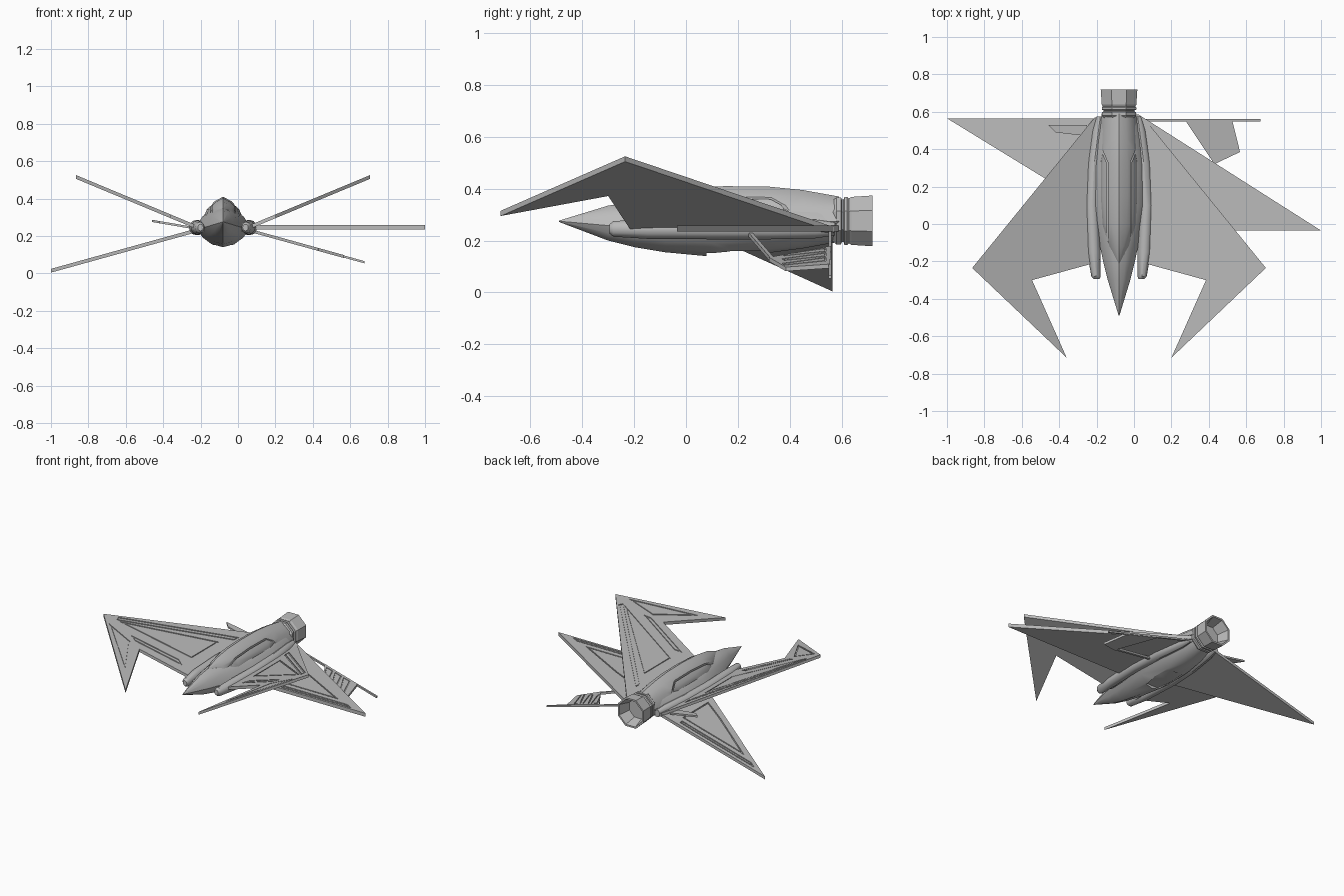
import bpy, bmesh, math
from mathutils import Vector

if "Cube" in bpy.data.objects:
    bpy.data.objects.remove(bpy.data.objects["Cube"])

AXIS = -0.08          # x of the craft's own centre line

hull_grey = bpy.data.materials.new("hull_grey")
hull_grey.use_nodes = True
hull_grey.diffuse_color = (0.5, 0.5, 0.5, 1)
hull_grey.node_tree.nodes["Principled BSDF"].inputs["Base Color"].default_value = (0.5, 0.5, 0.5, 1)


def finish(name, bm, smooth=False):
    bmesh.ops.recalc_face_normals(bm, faces=bm.faces)
    mesh = bpy.data.meshes.new(name)
    bm.to_mesh(mesh)
    bm.free()
    mesh.materials.append(hull_grey)
    obj = bpy.data.objects.new(name, mesh)
    bpy.context.collection.objects.link(obj)
    if smooth:
        smooth_object(obj)
    return obj


def smooth_object(obj):
    bpy.ops.object.select_all(action='DESELECT')
    obj.select_set(True)
    bpy.context.view_layer.objects.active = obj
    bpy.ops.object.shade_smooth_by_angle(angle=math.radians(32))


def loft(name, rings, smooth=True):
    """Skin a row of closed rings and cap both ends."""
    bm = bmesh.new()
    rows = [[bm.verts.new(p) for p in ring] for ring in rings]
    n = len(rows[0])
    for a, b in zip(rows, rows[1:]):
        for i in range(n):
            bm.faces.new((a[i], a[(i + 1) % n], b[(i + 1) % n], b[i]))
    bm.faces.new(rows[0])
    bm.faces.new(rows[-1])
    return finish(name, bm, smooth)


def inset(pts, w):
    """Inner copy of a convex outline."""
    pts = [Vector(p) for p in pts]
    n = len(pts)
    area = sum(pts[i - 1].cross(pts[i]) for i in range(n))
    sign = 1 if area > 0 else -1
    out = []
    for i in range(n):
        a = (pts[i] - pts[i - 1]).normalized()
        b = (pts[(i + 1) % n] - pts[i]).normalized()
        na, nb = Vector((-a.y, a.x)) * sign, Vector((-b.y, b.x)) * sign
        out.append(pts[i] + (na + nb) / (1 + na.dot(nb)) * w)
    return out


def prism(name, pts, height, lo, hi, side, hole=None):
    """Slab following a sloped plane, optionally a hollow frame."""
    bm = bmesh.new()

    def row(outline, dz):
        return [bm.verts.new((AXIS + side * p[0], p[1], height(p[0]) + dz)) for p in outline]
    low, top = row(pts, lo), row(pts, hi)
    n = len(pts)

    def band(a, b):
        for i in range(n):
            j = (i + 1) % n
            bm.faces.new((a[i], a[j], b[j], b[i]))
    band(low, top)
    if hole:
        low_in, top_in = row(hole, lo), row(hole, hi)
        band(low_in, top_in)
        band(low, low_in)
        band(top, top_in)
    else:
        bm.faces.new(low)
        bm.faces.new(top)
    return finish(name, bm)


def cut(obj, cutters):
    for c in cutters:
        c.hide_render = True
        mod = obj.modifiers.new("cut", 'BOOLEAN')
        mod.operation, mod.solver, mod.object = 'DIFFERENCE', 'EXACT', c
    graph = bpy.context.evaluated_depsgraph_get()
    mesh = bpy.data.meshes.new_from_object(obj.evaluated_get(graph))
    obj.modifiers.clear()
    obj.data = mesh
    for c in cutters:
        bpy.data.objects.remove(c)


def wing(name, pts, height, side, panels, thick=0.02, groove=0.008):
    """Plate with frame grooves engraved in the upper face."""
    obj = prism(name, pts, height, -thick / 2, thick / 2, side)
    cut(obj, [prism("groove_cutter", p, height, thick / 2 - 0.006, 0.05, side, inset(p, groove))
              for p in panels])
    return obj


# Fuselage cross-section, right half from keel to ridge
HALF = [(0.4, -0.85), (0.75, -0.5), (1, 0), (0.77, 0.5), (0.4, 0.82)]


def section(y, w, top, mid, bot):
    def place(u, v):
        return (AXIS + u * w, y, mid + v * ((top - mid) if v > 0 else (mid - bot)))
    return ([place(0, -1)] + [place(u, v) for u, v in HALF] + [place(0, 1)]
            + [place(-u, v) for u, v in reversed(HALF)])


hull = loft("hull", [section(*s) for s in (
    (-0.49, 0.002, 0.277, 0.275, 0.272), (-0.3, 0.06, 0.335, 0.258, 0.2),
    (-0.2, 0.085, 0.35, 0.25, 0.175), (-0.08, 0.11, 0.36, 0.245, 0.155),
    (0.1, 0.145, 0.36, 0.245, 0.138), (0.3, 0.145, 0.36, 0.245, 0.15),
    (0.45, 0.125, 0.36, 0.25, 0.17), (0.59, 0.09, 0.35, 0.27, 0.195))], False)
# Belly hatch recess
hatch = [(-0.045, 0.08), (0.045, 0.08), (0.065, 0.2), (0.045, 0.31), (-0.045, 0.31), (-0.065, 0.2)]
cut(hull, [prism("hatch_cutter", hatch, lambda d: 0.155, -0.1, 0.005, 1)])
smooth_object(hull)

spine = loft("canopy_spine", [section(*s) for s in (
    (-0.21, 0.004, 0.352, 0.34, 0.33), (-0.12, 0.06, 0.385, 0.3, 0.27),
    (0, 0.1, 0.403, 0.28, 0.25), (0.15, 0.114, 0.41, 0.27, 0.23),
    (0.32, 0.112, 0.408, 0.27, 0.22), (0.45, 0.104, 0.395, 0.27, 0.21),
    (0.59, 0.093, 0.37, 0.275, 0.2))], False)
# Long panel seams on both flanks of the spine
flank = [(0.06, -0.1), (0.088, -0.06), (0.104, 0.03), (0.104, 0.33), (0.09, 0.4), (0.06, 0.33)]
cut(spine, [prism("seam_cutter", flank, lambda d: 0.395 - d, -0.03, 0.15, s, inset(flank, 0.007))
            for s in (1, -1)])
smooth_object(spine)


# Side nacelles along the wing roots
def oval(x, y, z, rx, rz, n=12):
    return [(x + rx * math.cos(math.tau * i / n), y, z + rz * math.sin(math.tau * i / n)) for i in range(n)]


for side, label in ((1, "left"), (-1, "right")):
    loft(label + "_nacelle", [oval(AXIS + side * d, y, 0.245, rx, rz) for d, y, rx, rz in (
        (0.12, -0.295, 0.015, 0.018), (0.123, -0.28, 0.025, 0.03), (0.135, -0.15, 0.036, 0.038),
        (0.145, 0.1, 0.037, 0.04), (0.133, 0.32, 0.037, 0.04), (0.11, 0.5, 0.033, 0.036),
        (0.1, 0.575, 0.02, 0.025))])

# Hollow eight-sided engine nozzle with collar rings
nozzle_profile = [(0.56, 0.08), (0.58, 0.098), (0.598, 0.098), (0.601, 0.089), (0.608, 0.089), (0.611, 0.1),
                  (0.622, 0.1), (0.628, 0.094), (0.638, 0.1), (0.72, 0.106), (0.72, 0.094), (0.64, 0.07)]
nozzle = loft("engine_nozzle", [
    [(AXIS + r * math.cos(a), y, 0.276 + r * math.sin(a))
     for a in (math.tau * (i + 0.5) / 8 for i in range(8))] for y, r in nozzle_profile], False)


# Upper wings with forward-swept prongs
def upper_plane(d):
    return 0.515 + 0.416 * (d - 0.785)


upper_outline = [(0.1, 0.57), (0.13, 0.57), (0.785, -0.235), (0.28, -0.715), (0.465, -0.3), (0.1, -0.2)]
upper_panels = [
    [(0.235, 0.24), (0.69, -0.2), (0.235, -0.053)],
    [(0.19, 0.4), (0.715, -0.17), (0.705, -0.205), (0.19, 0.35)],
    [(0.572, -0.24), (0.273, -0.144), (0.23, -0.17), (0.53, -0.262)],
    [(0.71, -0.28), (0.54, -0.295), (0.38, -0.57)]]
for side, label in ((1, "left"), (-1, "right")):
    wing(label + "_upper_wing", upper_outline, upper_plane, side, upper_panels)


# Lower right wing, drooping
def lower_plane(d):
    return 0.22 - 0.277 * (d - 0.177)


lower_panels = [[(0.23, 0.48), (0.7, 0.48), (0.38, 0.28), (0.23, 0.2)],
                [(0.25, 0.54), (0.82, 0.54), (0.78, 0.512), (0.25, 0.512)]]
wing("right_lower_wing", [(0.08, 0.565), (0.92, 0.565), (0.08, 0.05)], lower_plane, -1, lower_panels)


# Level left wing, swept the other way
def level_plane(d):
    return 0.247


level_panels = [[(d * 1.17, 0.53 - y * 1.02) for d, y in p] for p in lower_panels]
wing("left_level_wing", [(0.1, -0.035), (1.08, -0.035), (0.1, 0.588)], level_plane, 1, level_panels, 0.024)

# Loose left flap with its struts
ribs = [[(0.38 + k, 0.54), (0.43 + k, 0.54), (0.49 + k, 0.38), (0.465 + k, 0.37)] for k in (0, 0.065, 0.13)]
wing("left_flap", [(0.35, 0.56), (0.605, 0.555), (0.647, 0.385), (0.51, 0.32)], lower_plane, 1, ribs, 0.016, 0.006)
prism("left_flap_rear_rod", [(0.1, 0.549), (0.755, 0.549), (0.755, 0.561), (0.1, 0.561)],
      lower_plane, -0.006, 0.006, 1)
prism("left_flap_front_strut", [(0.14, 0.235), (0.515, 0.325), (0.515, 0.34), (0.14, 0.25)],
      lower_plane, -0.008, 0.008, 1)

# Small right fin over the lower wing
prism("right_fin", [(0.17, 0.47), (0.34, 0.49), (0.38, 0.53), (0.17, 0.53)],
      lambda d: 0.25 + 0.17 * (d - 0.2), -0.006, 0.006, -1)
